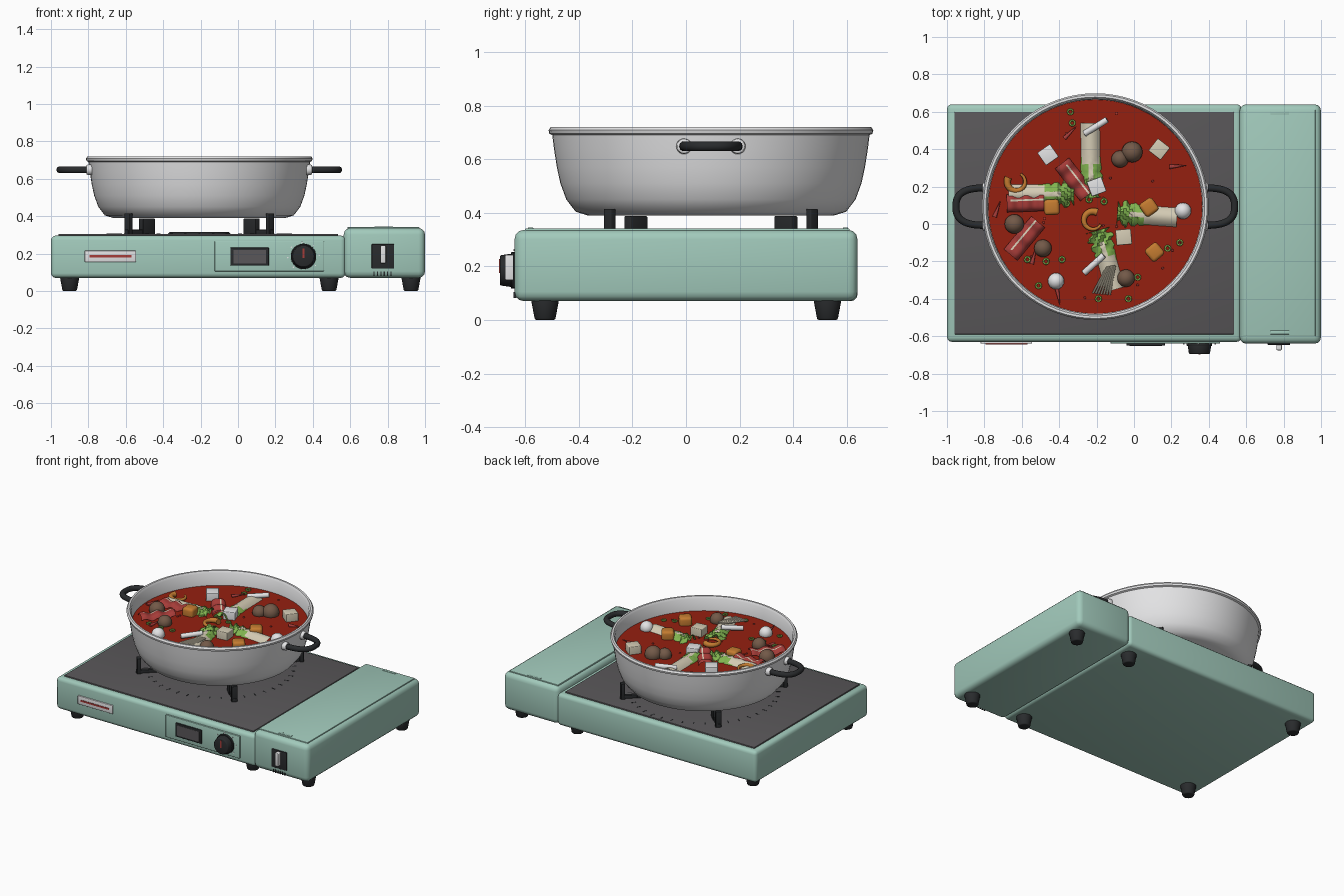
import bpy, bmesh, math, random
from math import sin, cos, pi, radians
from mathutils import Matrix, Vector

random.seed(4)
cube = bpy.data.objects.get("Cube")
if cube:
    bpy.data.objects.remove(cube, do_unlink=True)


def material(name, *rgb):
    m = bpy.data.materials.new(name)
    m.use_nodes = True
    m.diffuse_color = (*rgb, 1)
    m.node_tree.nodes["Principled BSDF"].inputs["Base Color"].default_value = (*rgb, 1)
    return m


MINT = material("mint enamel", .36, .59, .5)
WHITE = material("white", .77, .77, .78)
GREY = material("dark grey", .1, .095, .1)
BLACK = material("black", .022, .024, .026)
SOUP = material("red broth", .3, .014, .005)
ORANGE = material("orange", .55, .2, .03)
BROWN = material("brown", .17, .1, .065)
CREAM = material("cream", .66, .6, .46)
GREEN = material("leaf green", .22, .46, .08)
MEAT = material("meat red", .38, .045, .04)

POT = Vector((-.207, .093, 0))
SURFACE = .62


def finish(name, bm, mats, smooth=True):
    mesh = bpy.data.meshes.new(name)
    bm.to_mesh(mesh)
    bm.free()
    for m in mats if isinstance(mats, tuple) else (mats,):
        mesh.materials.append(m)
    ob = bpy.data.objects.new(name, mesh)
    bpy.context.collection.objects.link(ob)
    if smooth:
        bpy.ops.object.select_all(action='DESELECT')
        ob.select_set(True)
        bpy.context.view_layer.objects.active = ob
        bpy.ops.object.shade_smooth_by_angle(angle=radians(40))
    return ob


def block(name, center, size, mat, bevel=0, turn=0, seg=3):
    bm = bmesh.new()
    bmesh.ops.create_cube(bm, size=1, matrix=Matrix.Diagonal((*size, 1)))
    if bevel:
        bmesh.ops.bevel(bm, geom=bm.edges[:], offset=bevel, segments=seg, profile=.5, affect='EDGES')
    bm.transform(Matrix.Translation(center) @ Matrix.Rotation(radians(turn), 4, 'Z'))
    return finish(name, bm, mat)


def box(name, xs, ys, zs, mat, bevel=0):
    spans = (xs, ys, zs)
    return block(name, [sum(s) / 2 for s in spans], [s[1] - s[0] for s in spans], mat, bevel)


def rod(name, center, r1, r2, length, mat, axis=(0, 0, 1), sides=24, bevel=0):
    bm = bmesh.new()
    bmesh.ops.create_cone(bm, cap_ends=True, segments=sides, radius1=r1, radius2=r2, depth=length)
    if bevel:
        rims = [e for e in bm.edges if abs(e.verts[0].co.z - e.verts[1].co.z) < 1e-5]
        bmesh.ops.bevel(bm, geom=rims, offset=bevel, segments=2, profile=.5, affect='EDGES')
    turn = Vector((0, 0, 1)).rotation_difference(Vector(axis)).to_matrix().to_4x4()
    bm.transform(Matrix.Translation(center) @ turn)
    return finish(name, bm, mat)


def ball(name, x, y, r, mat):
    bm = bmesh.new()
    bmesh.ops.create_uvsphere(bm, u_segments=20, v_segments=12, radius=r,
                              matrix=Matrix.Translation((x, y, SURFACE + r * .3)))
    return finish(name, bm, mat)


def tube(name, points, radius, mat, taper=None):
    curve = bpy.data.curves.new(name, 'CURVE')
    curve.dimensions, curve.bevel_depth, curve.bevel_resolution = '3D', radius, 3
    curve.use_fill_caps = True
    spline = curve.splines.new('POLY')
    spline.points.add(len(points) - 1)
    for i, (p, co) in enumerate(zip(spline.points, points)):
        p.co = (*co, 1)
        p.radius = taper(i / (len(points) - 1)) if taper else 1
    spline.use_smooth = True
    curve.materials.append(mat)
    ob = bpy.data.objects.new(name, curve)
    bpy.context.collection.objects.link(ob)


def strip(name, x, y, turn, length, width, shape, paint, mats, nu=20, nv=10):
    """Soft sheet: shape gives (width factor, height), paint gives the material slot."""
    bm = bmesh.new()
    rows = []
    for i in range(nu + 1):
        row = []
        for j in range(nv + 1):
            u, v = i / nu, 2 * j / nv - 1
            wide, height = shape(u, v)
            row.append(bm.verts.new((u * length, v * width / 2 * wide, SURFACE + height)))
        rows.append(row)
    for i in range(nu):
        for j in range(nv):
            f = bm.faces.new((rows[i][j], rows[i + 1][j], rows[i + 1][j + 1], rows[i][j + 1]))
            f.material_index = paint((i + .5) / nu, (2 * j + 1) / nv - 1)
    bm.transform(Matrix.Translation((x, y, 0)) @ Matrix.Rotation(radians(turn), 4, 'Z'))
    return finish(name, bm, mats)


# Stove housing, top plate and gas compartment
box("stove_body", (-1, .575), (-.63, .64), (.07, .296), MINT, .025)
box("gas_compartment", (.565, 1), (-.64, .64), (.07, .336), MINT, .035)
box("compartment_lid", (.585, .97), (-.6, .61), (.33, .342), MINT, .004)
box("top_plate", (-.96, .535), (-.59, .6), (.288, .305), GREY, .004)
for y in (-.58, .595):
    box("lid_catch", (.73, .83), (y - .01, y + .01), (.338, .345), MINT, .002)
for x in (-.9, .487, .925):
    for y in (-.526, .528):
        rod("foot", (x, y, .04), .038, .053, .08, BLACK, bevel=.006)

# Burner, vent slots and pot supports
rod("burner", POT + Vector((0, 0, .308)), .17, .16, .012, BLACK, sides=40)
for k in range(40):
    a = k * pi / 20
    block("vent_slot", POT + Vector((.48 * cos(a), .48 * sin(a), .305)), (.03, .008, .002), BLACK, 0, math.degrees(a))
for sx in (-1, 1):
    for sy in (-1, 1):
        turn = 45 * sx * sy
        block("support_post", POT + Vector((sx * .378, sy * .378, .357)), (.026, .04, .115), BLACK, .004, turn)
        block("support_bar", POT + Vector((sx * .33, sy * .33, .315)), (.17, .024, .025), BLACK, .003, turn)
        block("support_pad", POT + Vector((sx * .28, sy * .28, .345)), (.09, .035, .085), BLACK, .004, turn)

# Front controls
box("label_plate", (-.82, -.545), (-.64, -.62), (.155, .215), WHITE, .003)
box("label_stripe", (-.795, -.57), (-.643, -.63), (.179, .191), MEAT)
box("control_panel", (-.125, .46), (-.64, -.62), (.105, .265), MINT, .004)
box("display_frame", (-.04, .165), (-.65, -.63), (.135, .232), BLACK, .003)
box("display", (-.025, .15), (-.652, -.64), (.147, .22), GREY)
rod("knob_base", (.35, -.643, .185), .068, .068, .02, BLACK, (0, -1, 0), 32, .003)
rod("knob", (.35, -.667, .185), .064, .056, .055, BLACK, (0, -1, 0), 32, .005)
box("knob_pointer", (.344, .356), (-.697, -.69), (.175, .228), MEAT)
for k in range(7):
    a = radians(-40 + 45 * k)
    rod("knob_mark", (.35 + .084 * cos(a), -.641, .185 + .076 * sin(a)), .004, .004, .004, WHITE, (0, -1, 0), 8)
box("lever_slot", (.715, .835), (-.646, -.63), (.12, .25), BLACK, .003)
box("lever", (.762, .79), (-.675, -.64), (.148, .243), WHITE, .005)
for k in range(6):
    box("grille_slot", (.725 + .018 * k, .731 + .018 * k), (-.643, -.632), (.082, .104), BLACK)

# Pot turned from a profile
profile = [(0, .39), (.46, .39), (.505, .404), (.54, .45), (.562, .51), (.575, .57), (.586, .64),
           (.592, .69), (.603, .695), (.606, .708), (.598, .72), (.585, .72), (.575, .705),
           (.572, .62), (.55, .5), (.48, .42), (0, .41)]
bm = bmesh.new()
verts = [bm.verts.new((r, 0, z)) for r, z in profile]
edges = [bm.edges.new(pair) for pair in zip(verts, verts[1:])]
bmesh.ops.spin(bm, geom=verts + edges, axis=(0, 0, 1), cent=(0, 0, 0), angle=2 * pi, steps=72, use_merge=True)
bmesh.ops.remove_doubles(bm, verts=bm.verts[:], dist=1e-4)
bmesh.ops.recalc_face_normals(bm, faces=bm.faces[:])
bm.transform(Matrix.Translation(POT))
finish("pot", bm, WHITE)
rod("broth", POT + Vector((0, 0, SURFACE - .02)), .565, .573, .04, SOUP, sides=72)

# Loop handles on round mounts
for s in (-1, 1):
    path = []
    for k in range(25):
        a = -pi / 2 + pi * k / 24
        path.append(POT + Vector((s * (.585 + .16 * cos(a) ** .75), math.copysign(abs(sin(a)) ** .75, a) * .1, .648)))
    tube("pot_handle", path, .019, BLACK)
    for y in (-.1, .1):
        rod("handle_mount", POT + Vector((s * .588, y, .648)), .03, .026, .03, WHITE, (s, 0, 0), 20, .004)

# Cabbage: pale stem with a ruffled green leaf
def cabbage_shape(u, v):
    leaf = max(0, u - .45)
    return (1 + leaf * (.5 + .5 * sin(u * 45)) - .5 * max(0, u - .85) * 4,
            .032 - .04 * v * v + leaf * .03 * sin(u * 38 + v * 7))


for x, y, turn, length in ((-.235, .54, -89, .4), (.23, .035, 176, .32), (-.1, -.35, 106, .33), (-.67, .16, 0, .35)):
    strip("cabbage", x, y, turn, length, .115, cabbage_shape,
          lambda u, v: int(u > .55 + .25 * (abs(v) < .2) - .12 * (abs(v) > .7)), (CREAM, GREEN))

# Meat slices with pale streaks
for x, y, turn, length in ((-.385, .325, -52, .22), (-.68, .11, 2, .2), (-.66, -.165, 50, .23)):
    strip("meat_slice", x, y, turn, length, .095, lambda u, v: (1, .036 + .008 * sin(u * 15) - .025 * v ** 4),
          lambda u, v: int(abs(v - .3) < .11 and u > .1), (MEAT, CREAM))

# Bean curd cubes and fried cubes
for name, mat, spots in (
        ("tofu", WHITE, ((-.46, .37, 35), (-.2, .2, 20))),
        ("firm_tofu", CREAM, ((-.055, -.07, 5), (.135, .4, -38))),
        ("fried_tofu", ORANGE, ((-.44, .09, 3), (.08, .09, 35), (.11, -.15, 40)))):
    for x, y, turn in spots:
        block(name, (x, y, SURFACE + .015), (.083, .083, .08), mat, .018 if mat == ORANGE else .005, turn)

# Meatballs and fish balls
for x, y, r in ((-.01, .385, .056), (-.075, .347, .046), (-.64, 0, .052), (-.487, -.13, .047), (-.043, -.29, .047)):
    ball("meatball", x, y, r, BROWN)
for x, y in ((.262, .07), (-.417, -.305)):
    ball("fish_ball", x, y, .044, WHITE)

# Curled shrimp
for x, y, start in ((-.63, .225, 150), (-.22, .02, 60)):
    arc = [radians(start + 17 * k) for k in range(17)]
    tube("shrimp", [(x + .048 * cos(a), y + .048 * sin(a), SURFACE + .02) for a in arc], .02, ORANGE,
         lambda t: 1 - .65 * t)

# Rice sticks, mushroom bundle and chillies
for x, y, turn in ((-.205, .52, 32), (-.215, -.215, 42)):
    a = radians(turn)
    rod("rice_stick", (x, y, SURFACE + .03), .017, .017, .145, WHITE, (cos(a), sin(a), .1), 16, .003)
for k in range(7):
    a = radians(62 + 3 * k)
    rod("thin_mushroom", (-.182 + .011 * k, -.3, SURFACE + .03), .006, .006, .16, CREAM, (cos(a), sin(a), .08), 8)
for x, y, turn in ((.235, .31, 5), (-.73, .08, 70), (-.405, -.385, -80), (-.535, -.17, 75), (-.34, .49, 45)):
    a = radians(turn)
    rod("chilli", (x, y, SURFACE + .01), .012, .002, .09, MEAT, (cos(a), sin(a), .1), 10)

# Spring onion rings and peppercorns
onions = [(-.34, .6), (-.33, .54), (-.13, -.2), (.18, -.13), (.245, -.1), (-.51, -.33), (-.19, -.4),
          (-.03, -.4), (-.57, -.19), (-.385, -.19), (.02, -.285), (-.47, -.2), (-.24, .13), (-.36, .11), (-.16, .12)]
for x, y in onions:
    ring = [(x + .014 * cos(k * pi / 5), y + .014 * sin(k * pi / 5), SURFACE + .006) for k in range(11)]
    tube("spring_onion", ring, .005, GREEN)
for k in range(24):
    a, r = random.uniform(0, 2 * pi), .53 * math.sqrt(random.random())
    rod("peppercorn", (POT.x + r * cos(a), POT.y + r * sin(a), SURFACE + .003), .007, .005, .008, MEAT, sides=8)
